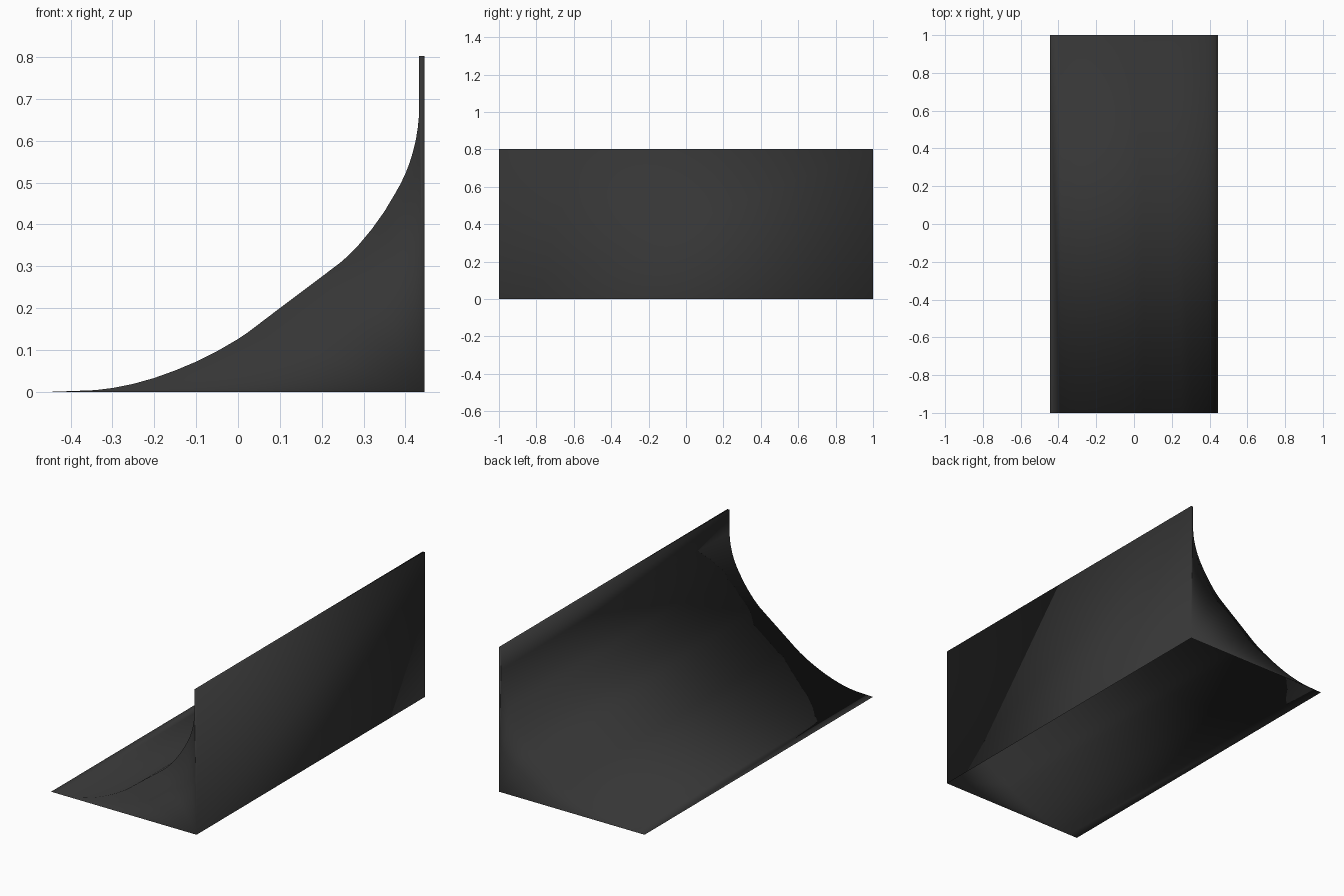
import bpy, bmesh

if "Cube" in bpy.data.objects:
    bpy.data.objects.remove(bpy.data.objects["Cube"])

# charcoal plastic
mat = bpy.data.materials.new("charcoal")
mat.diffuse_color = (0.036, 0.036, 0.036, 1)
mat.use_nodes = True
mat.node_tree.nodes["Principled BSDF"].inputs["Base Color"].default_value = mat.diffuse_color

# side profile (x, z): toe, upright back, lip, then the curved slope down to the toe
profile = [(-0.446, 0), (0.446, 0), (0.446, 0.803), (0.433, 0.803),
           (0.433, 0.68), (0.432, 0.655), (0.4295, 0.63), (0.425, 0.602),
           (0.418, 0.573), (0.41, 0.547), (0.40, 0.521), (0.388, 0.496),
           (0.375, 0.473), (0.35, 0.431), (0.32, 0.389), (0.285, 0.347),
           (0.25, 0.313), (0.20, 0.275), (0.10, 0.200), (0.05, 0.162),
           (0.025, 0.143), (0.0, 0.126), (-0.05, 0.097), (-0.10, 0.072),
           (-0.15, 0.051), (-0.20, 0.033), (-0.25, 0.019), (-0.30, 0.009),
           (-0.34, 0.004), (-0.39, 0.002)]

# extrude the profile along the full width
bm = bmesh.new()
cap = bm.faces.new([bm.verts.new((x, -1, z)) for x, z in profile])
ext = bmesh.ops.extrude_face_region(bm, geom=[cap], use_keep_orig=True)
bmesh.ops.translate(bm, vec=(0, 2, 0),
                    verts=[v for v in ext["geom"] if isinstance(v, bmesh.types.BMVert)])
bmesh.ops.recalc_face_normals(bm, faces=bm.faces[:])

# the underside is open, so the ramp is a hollow shell
floor = [f for f in bm.faces if all(v.co.z < 1e-6 for v in f.verts)]
bmesh.ops.delete(bm, geom=floor, context='FACES_ONLY')
for f in bm.faces:
    f.smooth = True

me = bpy.data.meshes.new("curved_ramp")
bm.to_mesh(me)
bm.free()
me.materials.append(mat)
ramp = bpy.data.objects.new("curved_ramp", me)
bpy.context.collection.objects.link(ramp)
